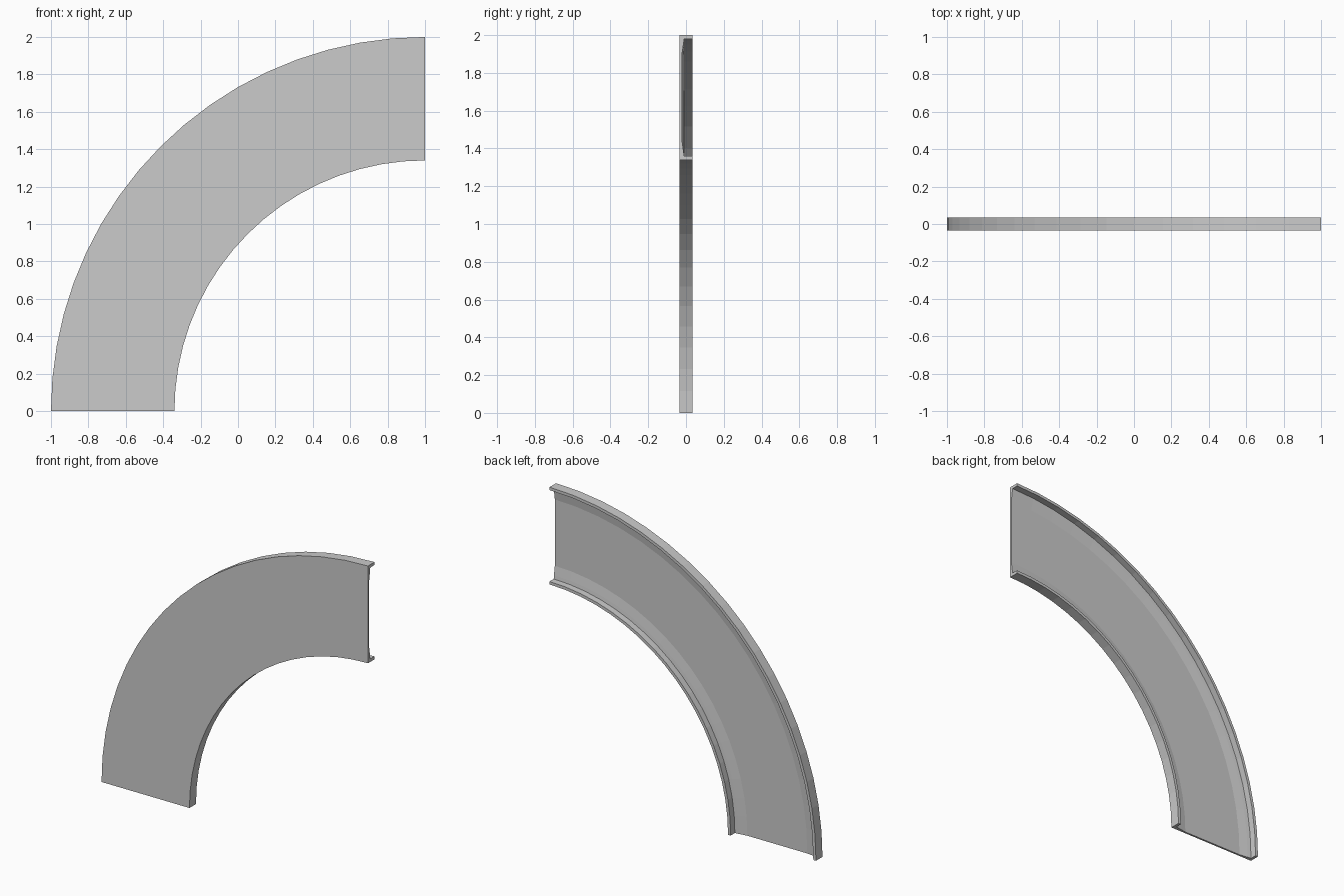
import bpy, bmesh, math

if "Cube" in bpy.data.objects:
    bpy.data.objects.remove(bpy.data.objects["Cube"])

SEGMENTS = 18                      # 5 degree steps through a quarter turn
R_IN, R_OUT = 1.34, 2.0            # radii about the arc centre (x=1, z=0)
MID = (R_IN + R_OUT) / 2

# Half of the channel section: (offset from middle radius, depth y)
half = [(0.33, -0.035), (0.33, 0.035), (0.31, 0.035), (0.31, -0.010),
        (0.285, -0.013), (0.225, -0.022)]
section = half + [(-o, y) for o, y in reversed(half)]

# Sweep the section along the quarter arc
bm = bmesh.new()
rings = []
for i in range(SEGMENTS + 1):
    a = math.pi / 2 * i / SEGMENTS
    rings.append([bm.verts.new((1 - (MID + o) * math.cos(a), y, (MID + o) * math.sin(a)))
                  for o, y in section])
n = len(section)
for r0, r1 in zip(rings, rings[1:]):
    for j in range(n):
        k = (j + 1) % n
        bm.faces.new((r0[j], r0[k], r1[k], r1[j]))

# End caps
bm.faces.new(rings[0])
bm.faces.new(rings[-1])
bmesh.ops.recalc_face_normals(bm, faces=bm.faces)

mesh = bpy.data.meshes.new("curved_channel")
bm.to_mesh(mesh)
bm.free()
obj = bpy.data.objects.new("curved_channel", mesh)
bpy.context.collection.objects.link(obj)
